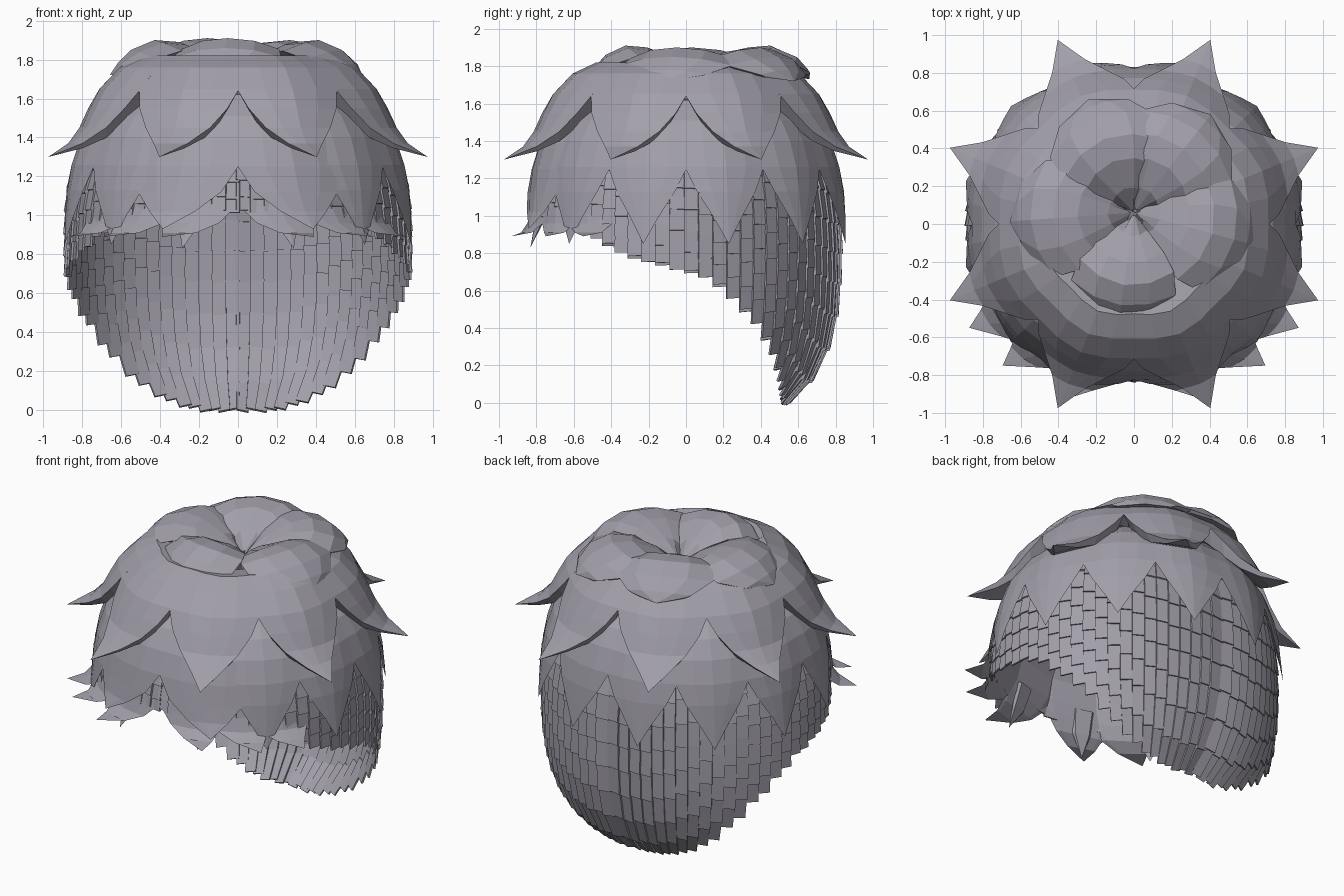
import bpy, bmesh, math
from math import sin, cos, radians

if "Cube" in bpy.data.objects:
    bpy.data.objects.remove(bpy.data.objects["Cube"], do_unlink=True)

mat = bpy.data.materials.new("ash_grey_hair")
mat.use_nodes = True
GREY = (0.36, 0.345, 0.40, 1)
mat.diffuse_color = GREY
mat.node_tree.nodes["Principled BSDF"].inputs["Base Color"].default_value = GREY


def finish(bm, name):
    bmesh.ops.remove_doubles(bm, verts=bm.verts, dist=0.0005)
    bmesh.ops.recalc_face_normals(bm, faces=bm.faces)
    mesh = bpy.data.meshes.new(name)
    bm.to_mesh(mesh)
    bm.free()
    mesh.materials.append(mat)
    obj = bpy.data.objects.new(name, mesh)
    bpy.context.collection.objects.link(obj)
    return obj


def add_lock(bm, azimuth, profile, ridge=0.03, drop=0.0, sweep=0, depth=1.0,
             centre=0.0, lip=(0.02, 0.0)):
    """Closed, ridged, pointed lock; profile rows are radius, height, half width.
    The lip (inward, downward) gives the underside its thickness."""
    widest = max(row[2] for row in profile)
    rings = []
    for i, (r, z, half) in enumerate(profile):
        a0 = azimuth + sweep * (i / (len(profile) - 1)) ** 2
        w = half / widest
        ring = []
        for u, inner in ((-1, 0), (-0.5, 0), (0, 0), (0.5, 0), (1, 0), (0.8, w), (-0.8, w)):
            a = radians(a0 + u * half)
            rr = max(r - ridge * abs(u) * w - lip[0] * inner, 0)
            ring.append(bm.verts.new((rr * cos(a), centre + rr * sin(a) * depth,
                                      z - drop * u * u * w - lip[1] * inner)))
        rings.append(ring)
    for a, b in zip(rings, rings[1:]):
        for k in range(7):
            j = (k + 1) % 7
            bm.faces.new((a[k], a[j], b[j], b[k]))
    bm.faces.new(rings[0])


# Rounded under-layer: superellipsoid sheet trimmed by a rim curve
RIM = [(-0.9, 1.05), (-0.6, 0.97), (-0.3, 0.8), (0, 0.72), (0.14, 0.68),
       (0.27, 0.57), (0.4, 0.43), (0.48, 0.28), (0.52, 0.12), (0.53, 0.0), (1, -0.2)]


def rim_height(y):
    for (y0, z0), (y1, z1) in zip(RIM, RIM[1:]):
        if y <= y1:
            return z0 + (z1 - z0) * (y - y0) / (y1 - y0)
    return 0


def shell(a, p, off=0.0):
    n, rz = (2.5, 0.82) if cos(p) > 0 else (3.0, 1.0)
    flat = sin(p) * math.hypot(cos(a) / 0.88, sin(a) / 0.825)
    t = (flat ** n + abs(cos(p) / rz) ** n) ** (-1 / n) + off
    return (t * sin(p) * cos(a), t * sin(p) * sin(a), 0.9 + t * cos(p))


def rim_angle(a):
    p = 0.6
    while p < 3.0:
        x, y, z = shell(a, p)
        if z < rim_height(y) or z < 0.01:
            break
        p += 0.005
    return p


# Long strands: narrow strips, each broken into gently flared shingles
bm = bmesh.new()
STRIPS, ROWS = 72, 14
step = 2 * math.pi / STRIPS
for s in range(STRIPS):
    a0 = s * step + math.pi / 2
    mid = a0 + step / 2
    flip = 1 if cos(mid) > 0 else -1
    end = rim_angle(mid) + 0.015 * (s % 2)
    edges = ((a0 - 0.012, 0.007 * flip), (a0 + step + 0.012, -0.007 * flip))
    for k in range(ROWS):
        p0, p1 = end * k / ROWS, end * (k + 1) / ROWS
        overlap = 0.02 * (0 < k < ROWS - 1)
        top = [bm.verts.new(shell(a, p0, o - 0.004)) for a, o in edges]
        low = [bm.verts.new(shell(a, p1 + overlap, o + 0.005)) for a, o in edges]
        bm.faces.new((top[0], low[0], low[1], top[1]))
under = finish(bm, "under_layer_strands")
thick = under.modifiers.new("thickness", "SOLIDIFY")
thick.thickness = 0.012
thick.offset = 0

# Lower tier: ring of twelve hanging locks
LOWER = [(0.62, 1.62, 16.5), (0.75, 1.51, 16.5), (0.82, 1.4, 16.5), (0.868, 1.26, 15.5),
         (0.892, 1.13, 11), (0.905, 1.0, 5.5), (0.92, 0.85, 0)]
bm = bmesh.new()
for k in range(12):
    az = 15 + 30 * k
    if not 225 < az < 315:
        add_lock(bm, az, LOWER, ridge=0.015, depth=0.96)
finish(bm, "lower_tier_locks")

# Fringe: wide upper locks and swept, flared tips, mirrored left and right
FRINGE_TOP = [(0.62, 1.62, 19), (0.75, 1.51, 19), (0.82, 1.39, 19.5), (0.865, 1.25, 19.5),
              (0.89, 1.12, 15), (0.91, 1.02, 8), (0.95, 0.93, 0)]
FRINGE = [(0.74, 1.4, 15), (0.82, 1.25, 15), (0.845, 1.12, 15), (0.865, 1.04, 13.5),
          (0.89, 0.96, 10), (0.94, 0.91, 5.5), (1.04, 0.89, 0)]
bm = bmesh.new()
for side in (-1, 1):
    add_lock(bm, -90 + side * 18, FRINGE_TOP, ridge=0.015, sweep=side * 6, depth=0.97)
    for az, sweep in ((12, 10), (31, 11), (49, 8)):
        add_lock(bm, -90 + side * az, FRINGE, ridge=0.015, sweep=side * sweep, depth=0.97)
    # Small pointed wisps hanging below the fringe
    for az in (17, 62):
        add_lock(bm, -90 + side * az, [(0.8, 1.1, 5), (0.84, 0.96, 4), (0.88, 0.83, 0)],
                 ridge=0.01, sweep=side * 2)
finish(bm, "fringe_locks")

# Upper tier: eight broad, ridged locks with tips flicked outwards
UPPER = [(0.34, 1.79, 24), (0.5, 1.82, 24), (0.63, 1.76, 24), (0.735, 1.65, 23),
         (0.79, 1.55, 18.5), (0.84, 1.45, 12.5), (0.915, 1.37, 6), (1.055, 1.3, 0)]
bm = bmesh.new()
for k in range(8):
    add_lock(bm, 22.5 + 45 * k, UPPER, ridge=0.025, lip=(0.05, 0.1))
finish(bm, "upper_tier_locks")

# Crown: puffed lobes rolling out of a central whorl
CROWN = [(0.02, 1.73, 42), (0.14, 1.82, 45), (0.3, 1.89, 45), (0.43, 1.9, 42),
         (0.55, 1.85, 35), (0.62, 1.78, 19), (0.66, 1.72, 0)]
bm = bmesh.new()
for az, size, lift in ((-98, 0.9, 0.01), (-15, 1, 0), (52, 1, 0), (112, 0.98, 0.01),
                       (184, 1, 0)):
    lobe = [(r * size, z + lift, half) for r, z, half in CROWN]
    add_lock(bm, az, lobe, ridge=0.01, drop=0.06, centre=0.06, lip=(0.0, 0.06))
finish(bm, "crown_lobes")
